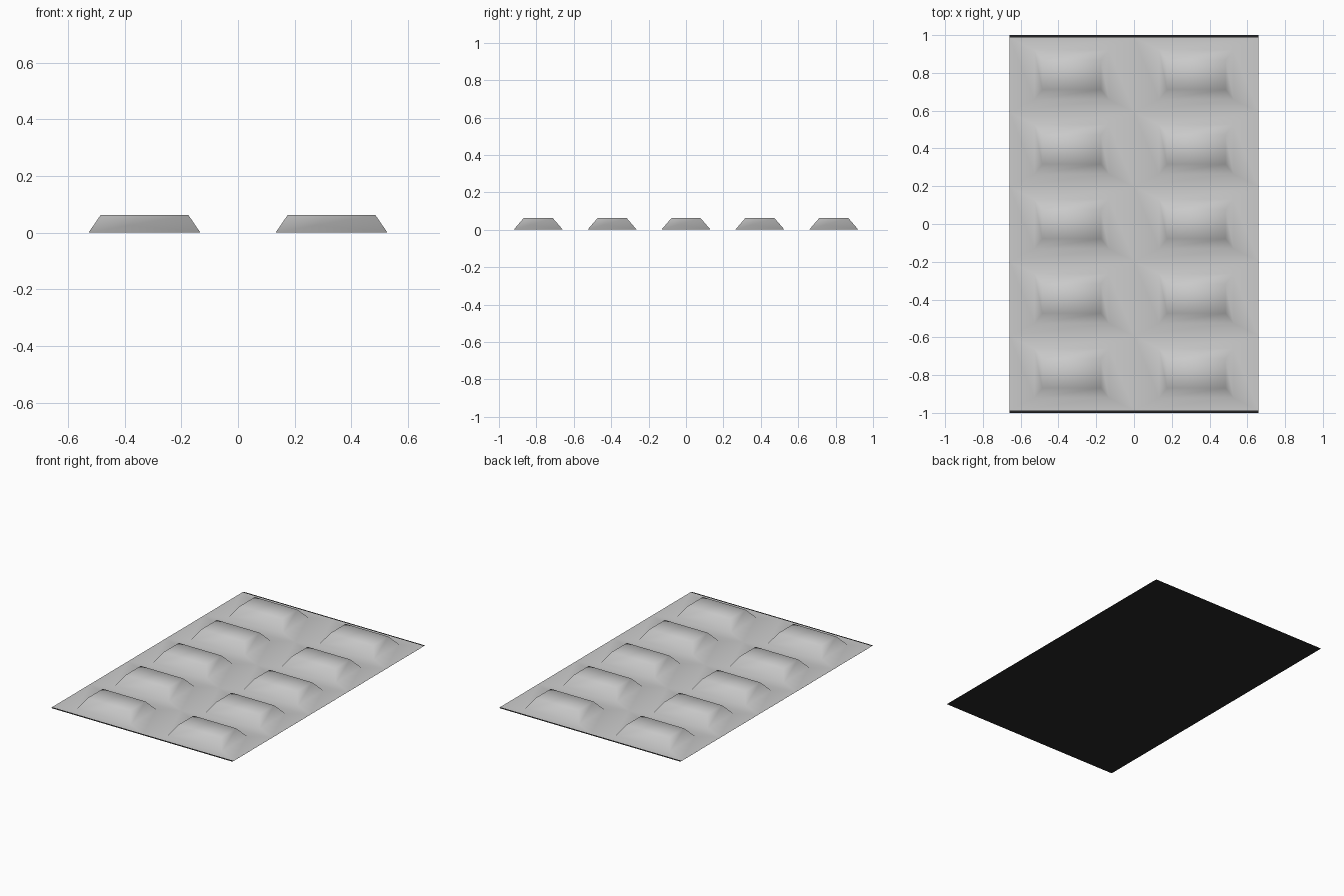
import bpy, bmesh
from mathutils import Vector

if "Cube" in bpy.data.objects:
    bpy.data.objects.remove(bpy.data.objects["Cube"])

CELL_X, CELL_Y = 0.66, 0.395      # spacing of the pockets
BASE = (0.197, 0.131)             # half size of a pocket at the sheet
TOP = (0.155, 0.078)              # half size of a pocket at its top
LIFT, HEIGHT = 0.001, 0.0625


def finish(name, bm, smooth=False):
    mesh = bpy.data.meshes.new(name)
    bm.to_mesh(mesh)
    bm.free()
    for p in mesh.polygons:
        p.use_smooth = smooth
    obj = bpy.data.objects.new(name, mesh)
    bpy.context.collection.objects.link(obj)
    return obj


def ring(bm, cx, cy, hx, hy, z):
    return [bm.verts.new((cx + sx * hx, cy + sy * hy, z))
            for sx, sy in ((-1, -1), (1, -1), (1, 1), (-1, 1))]


# formed sheet: one frame cell and one raised pocket per tablet, welded together
bm = bmesh.new()
for i in (-0.5, 0.5):
    for j in range(-2, 3):
        cx, cy = i * CELL_X, j * CELL_Y
        rings = [ring(bm, cx, cy, CELL_X / 2, CELL_Y / 2, LIFT),
                 ring(bm, cx, cy, *BASE, LIFT),
                 ring(bm, cx, cy, *TOP, HEIGHT)]
        for lo, hi in zip(rings, rings[1:]):
            for k in range(4):
                n = (k + 1) % 4
                bm.faces.new((lo[k], lo[n], hi[n], hi[k]))
        bm.faces.new(rings[-1])
bmesh.ops.remove_doubles(bm, verts=bm.verts, dist=0.0005)
finish("blister_sheet", bm, smooth=True)

# dark backing foil, slightly longer than the formed sheet
bm = bmesh.new()
bm.faces.new(reversed(ring(bm, 0, 0, CELL_X, 1.0, 0.0)))
foil = finish("backing_foil", bm)
mat = bpy.data.materials.new("dark_foil")
mat.diffuse_color = (0.02, 0.02, 0.02, 1)
mat.use_nodes = True
mat.node_tree.nodes["Principled BSDF"].inputs["Base Color"].default_value = mat.diffuse_color
foil.data.materials.append(mat)
